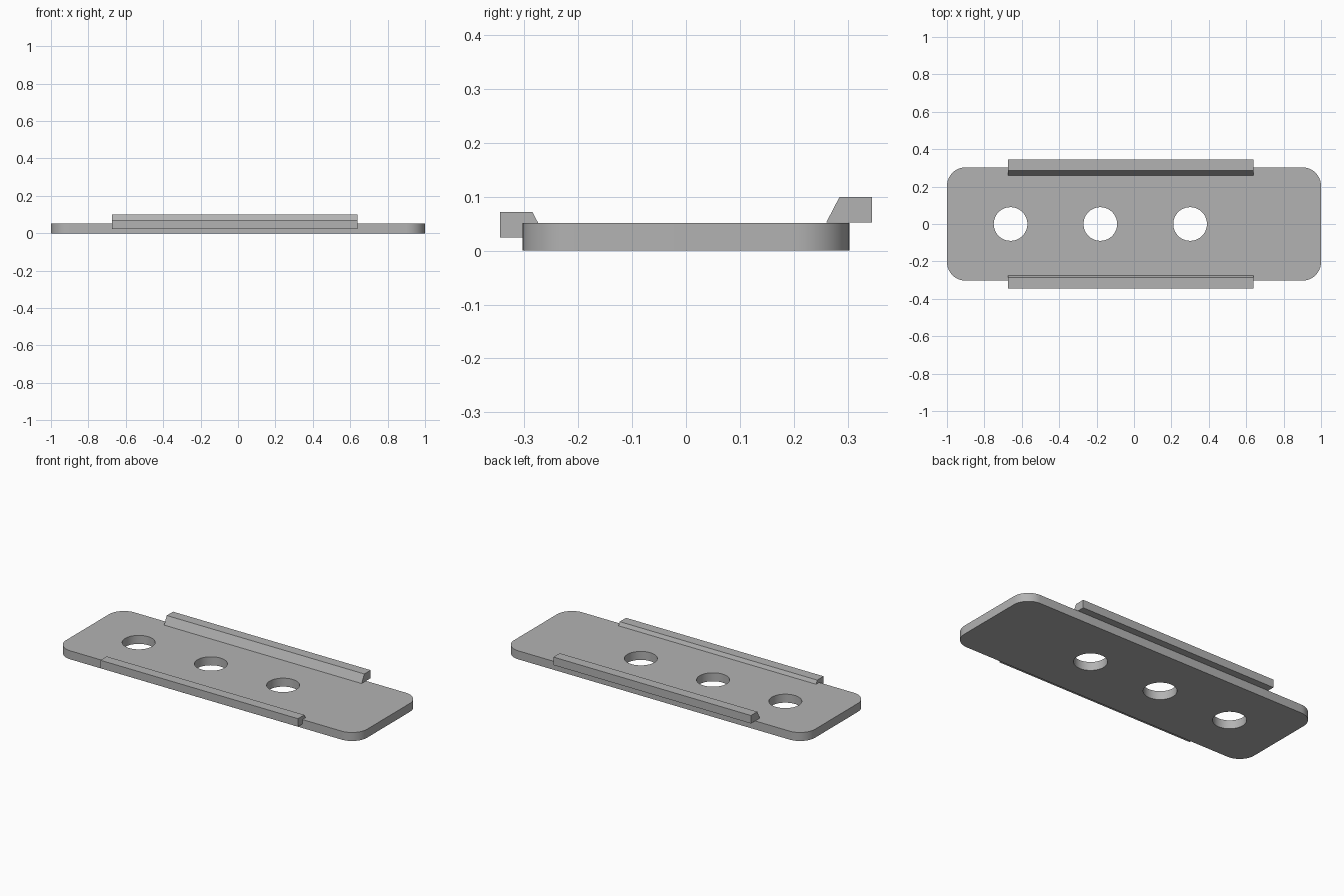
import bpy, bmesh
from math import radians

if "Cube" in bpy.data.objects:
    bpy.data.objects.remove(bpy.data.objects["Cube"], do_unlink=True)

HALF_LENGTH, HALF_WIDTH, THICKNESS = 1.0, 0.303, 0.051
CORNER_RADIUS, HOLE_RADIUS = 0.1, 0.09
HOLE_CENTRES = (-0.66, -0.18, 0.30)
RAIL_START, RAIL_END = -0.673, 0.64

grey = bpy.data.materials.new("plain grey")
grey.use_nodes = True
colour = (0.45, 0.45, 0.45, 1)
grey.diffuse_color = colour
grey.node_tree.nodes["Principled BSDF"].inputs["Base Color"].default_value = colour


def prism(name, points, direction):
    """Extrude a closed outline along a direction into a solid object."""
    bm = bmesh.new()
    face = bm.faces.new([bm.verts.new(p) for p in points])
    extruded = bmesh.ops.extrude_face_region(bm, geom=[face])["geom"]
    verts = [v for v in extruded if isinstance(v, bmesh.types.BMVert)]
    bmesh.ops.translate(bm, verts=verts, vec=direction)
    bmesh.ops.recalc_face_normals(bm, faces=bm.faces)
    mesh = bpy.data.meshes.new(name)
    bm.to_mesh(mesh)
    bm.free()
    mesh.materials.append(grey)
    obj = bpy.data.objects.new(name, mesh)
    bpy.context.collection.objects.link(obj)
    return obj


# Base plate with rounded vertical corners
corners = [(sx * HALF_LENGTH, sy * HALF_WIDTH, 0)
           for sx, sy in ((-1, -1), (1, -1), (1, 1), (-1, 1))]
plate = prism("base_plate", corners, (0, 0, THICKNESS))
bm = bmesh.new()
bm.from_mesh(plate.data)
uprights = [e for e in bm.edges if abs(e.verts[0].co.z - e.verts[1].co.z) > 0.01]
bmesh.ops.bevel(bm, geom=uprights, offset=CORNER_RADIUS, segments=12,
                profile=0.5, affect='EDGES')
bm.to_mesh(plate.data)
bm.free()

# Row of round through holes
for i, x in enumerate(HOLE_CENTRES):
    bpy.ops.mesh.primitive_cylinder_add(vertices=48, radius=HOLE_RADIUS,
                                        depth=0.3, location=(x, 0, 0))
    cutter = bpy.context.object
    cutter.name = f"hole_cutter_{i + 1}"
    cutter.data.materials.append(grey)
    cutter.hide_render = True
    cutter.hide_set(True)
    cut = plate.modifiers.new(f"hole_{i + 1}", 'BOOLEAN')
    cut.operation = 'DIFFERENCE'
    cut.solver = 'EXACT'
    cut.object = cutter

# Bake the cuts, drop the cutters, smooth the round walls
bpy.ops.object.select_all(action='DESELECT')
bpy.context.view_layer.objects.active = plate
plate.select_set(True)
for modifier in list(plate.modifiers):
    cutter = modifier.object
    bpy.ops.object.modifier_apply(modifier=modifier.name)
    bpy.data.objects.remove(cutter, do_unlink=True)
bpy.ops.object.shade_smooth_by_angle(angle=radians(30))

# Side rails share one slanted profile; the front one sits lower
profile = [(0.345, 0), (0.345, 0.048), (0.285, 0.048), (0.26, 0)]
for name, side, base in (("front_rail", -1, 0.024), ("rear_rail", 1, 0.052)):
    outline = [(RAIL_START, side * y, base + z) for y, z in profile]
    prism(name, outline, (RAIL_END - RAIL_START, 0, 0))
